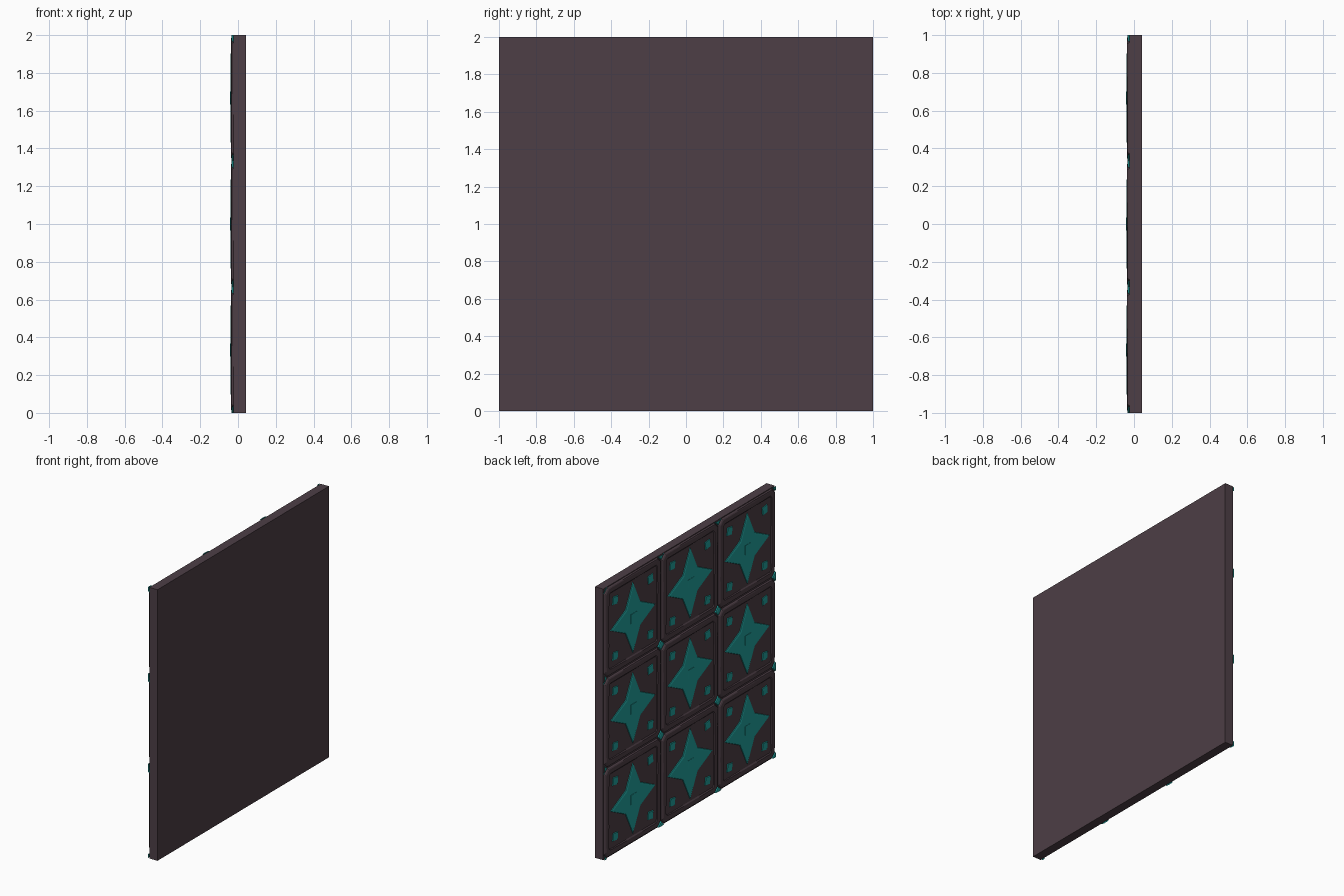
import bpy, bmesh, math, random
from mathutils import Vector

if "Cube" in bpy.data.objects:
    bpy.data.objects.remove(bpy.data.objects["Cube"])

random.seed(4)
PITCH = 2 / 3
BACK, BED, PANEL, RIM, TOP = 0.0425, -0.024, -0.031, -0.037, -0.0425


def material(name, rgb):
    m = bpy.data.materials.new(name)
    m.diffuse_color = (*rgb, 1)
    m.use_nodes = True
    m.node_tree.nodes["Principled BSDF"].inputs["Base Color"].default_value = m.diffuse_color
    return m


STONE = material("dark_stone", (0.075, 0.049, 0.061))
TEAL = material("teal_glaze", (0.015, 0.36, 0.34))


def add_object(name, bm, mat, loc=(0, 0, 0)):
    bmesh.ops.remove_doubles(bm, verts=bm.verts, dist=1e-5)
    bmesh.ops.recalc_face_normals(bm, faces=bm.faces)
    me = bpy.data.meshes.new(name)
    bm.to_mesh(me)
    bm.free()
    me.materials.append(mat)
    ob = bpy.data.objects.new(name, me)
    ob.location = loc
    bpy.context.collection.objects.link(ob)
    return ob


def loft(bm, rings, close_start=False):
    """Skin rings of points and cap the last one."""
    loops = [[bm.verts.new(p) for p in r] for r in rings]
    for a, b in zip(loops, loops[1:]):
        for i in range(len(a)):
            j = (i + 1) % len(a)
            bm.faces.new((a[i], a[j], b[j], b[i]))
    bm.faces.new(loops[-1])
    if close_start:
        bm.faces.new(loops[0][::-1])


def tile_ring(half, chamfer, x, wobble=0.0):
    """Square outline with cut corners and slightly uneven sides."""
    pts = []
    for k in range(4):
        a = k * math.pi / 2
        for t in (-1, -0.4, 0.3, 1):
            v, d = t * (half - chamfer), half - abs(random.uniform(0, wobble))
            xx = x + random.uniform(-1, 1) * wobble * 0.2
            pts.append((xx, d * math.cos(a) - v * math.sin(a),
                        d * math.sin(a) + v * math.cos(a)))
    return pts


def square_ring(cy, cz, half, x, turn=0.0):
    return [(x, cy + half * 1.414 * math.cos(turn + math.pi / 4 + k * math.pi / 2),
             cz + half * 1.414 * math.sin(turn + math.pi / 4 + k * math.pi / 2))
            for k in range(4)]


def stone_tile():
    bm = bmesh.new()
    loft(bm, [tile_ring(0.329, 0.035, BED + 0.002),
              tile_ring(0.324, 0.035, -0.033, 0.004),
              tile_ring(0.316, 0.034, RIM, 0.006),
              tile_ring(0.286, 0.02, RIM, 0.006),
              tile_ring(0.279, 0.015, PANEL, 0.003)])
    return bm


def star_inlay():
    bm = bmesh.new()

    def ring(tip, notch, x):
        pts = []
        for k in range(8):
            a, r = k * math.pi / 4, (notch if k % 2 else tip)
            pts.append((x, r * math.cos(a), r * math.sin(a)))
        return pts
    loft(bm, [ring(0.262, 0.124, PANEL + 0.002), ring(0.258, 0.120, -0.035),
              ring(0.235, 0.105, -0.0385), ring(0.07, 0.055, -0.040)])
    # centre stud and four corner studs
    loft(bm, [square_ring(0, 0, 0.036, -0.038), square_ring(0, 0, 0.034, -0.0415),
              square_ring(0, 0, 0.022, TOP)])
    for sy in (-1, 1):
        for sz in (-1, 1):
            c = (sy * 0.205, sz * 0.205)
            t = random.uniform(-0.15, 0.15)
            loft(bm, [square_ring(*c, 0.031, PANEL + 0.002, t),
                      square_ring(*c, 0.027, -0.036, t),
                      square_ring(*c, 0.014, -0.038, t)])
    return bm


def repeat(ob, name):
    """Linked copies over the 3 x 3 grid."""
    for i in range(3):
        for j in range(3):
            o = ob if i + j == 0 else ob.copy()
            o.name = f"{name}_{i}_{j}"
            o.location = (0, (i - 1) * PITCH, (j + 0.5) * PITCH)
            if o is not ob:
                bpy.context.collection.objects.link(o)


# backing slab
bm = bmesh.new()
bmesh.ops.create_cube(bm, size=1)
for v in bm.verts:
    v.co = Vector((BACK if v.co.x > 0 else BED, v.co.y * 2, v.co.z * 2 + 1))
add_object("backing_slab", bm, STONE)

# tiles and inlays
repeat(add_object("tile", stone_tile(), STONE), "tile")
repeat(add_object("star_inlay", star_inlay(), TEAL), "star_inlay")

# small diamonds where tile corners meet, trimmed at the slab edge
bm = bmesh.new()
for i in range(4):
    for j in range(4):
        cy, cz = -1 + i * PITCH, j * PITCH
        rings = [square_ring(cy, cz, h, x, math.pi / 4)
                 for h, x in ((0.026, BED + 0.001), (0.023, -0.032), (0.012, -0.035))]
        loft(bm, rings)
for co, no in (((0, 1, 0), (0, 1, 0)), ((0, -1, 0), (0, -1, 0)),
               ((0, 0, 2), (0, 0, 1)), ((0, 0, 0), (0, 0, -1))):
    geom = bm.verts[:] + bm.edges[:] + bm.faces[:]
    cut = bmesh.ops.bisect_plane(bm, geom=geom, plane_co=co, plane_no=no,
                                 clear_outer=True, dist=1e-6)
    edges = [e for e in cut["geom_cut"] if isinstance(e, bmesh.types.BMEdge)]
add_object("corner_diamonds", bm, TEAL)
